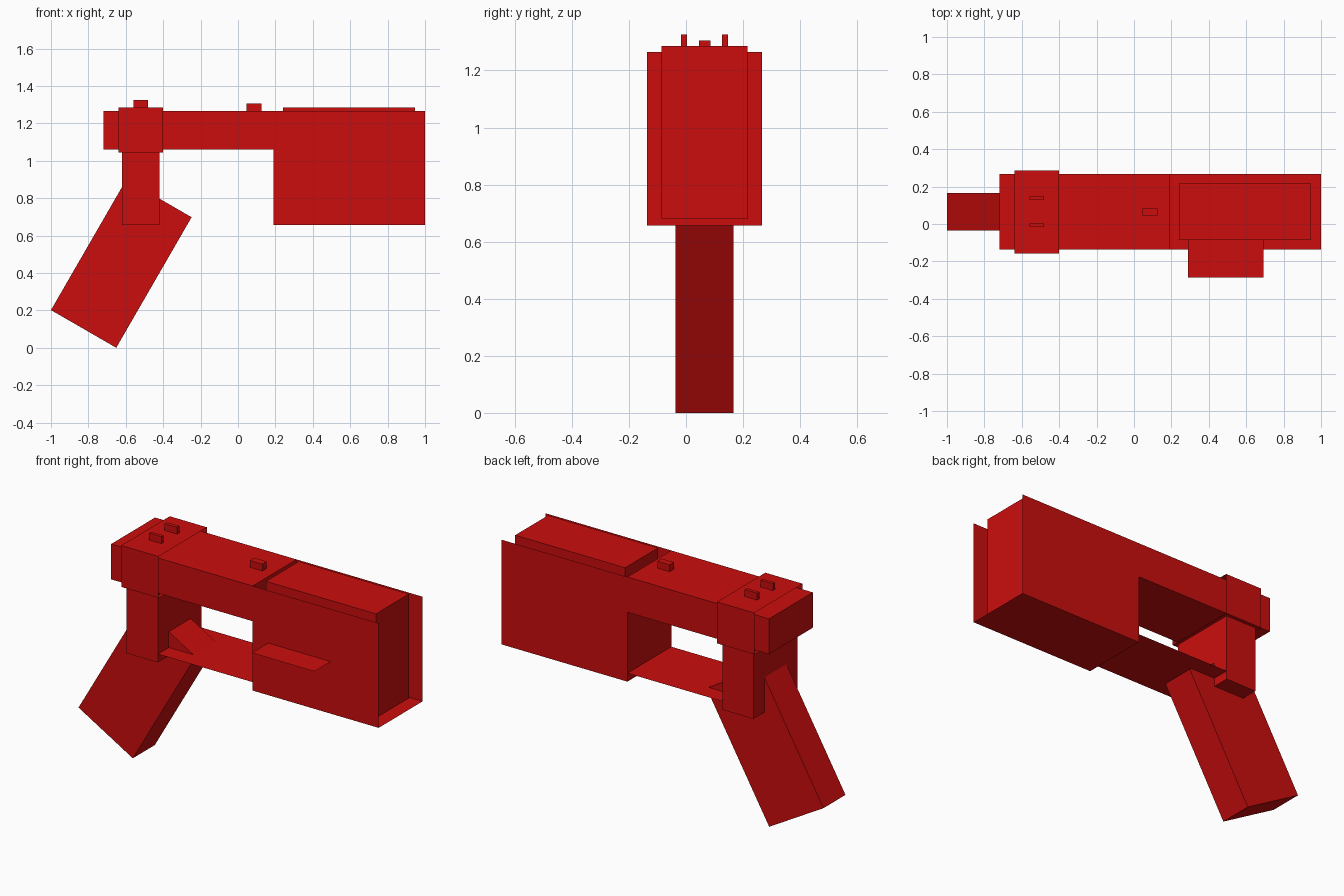
import bpy
import bmesh
from math import radians
from mathutils import Matrix, Vector

cube = bpy.data.objects.get("Cube")
if cube:
    bpy.data.objects.remove(cube, do_unlink=True)

red = bpy.data.materials.new("red")
red.use_nodes = True
COLOUR = (0.6, 0.004, 0.004, 1)
red.diffuse_color = COLOUR
red.node_tree.nodes["Principled BSDF"].inputs["Base Color"].default_value = COLOUR

MID = 0.065            # y of the centre plane
HALF = 0.2015          # half width of the frame


def finish(name, bm):
    mesh = bpy.data.meshes.new(name)
    bm.to_mesh(mesh)
    bm.free()
    mesh.materials.append(red)
    obj = bpy.data.objects.new(name, mesh)
    bpy.context.collection.objects.link(obj)


def box(name, x, y, z, tilt=0, open_ends=False):
    """Box between (low, high) pairs; tilt turns it about y."""
    bm = bmesh.new()
    bmesh.ops.create_cube(bm, size=1)
    if open_ends:
        bm.normal_update()
        ends = [f for f in bm.faces if abs(f.normal.x) > 0.5]
        bmesh.ops.delete(bm, geom=ends, context='FACES')
    size = Vector([b - a for a, b in (x, y, z)])
    centre = Vector([(a + b) / 2 for a, b in (x, y, z)])
    bm.transform(Matrix.Translation(centre)
                 @ Matrix.Rotation(radians(tilt), 4, 'Y')
                 @ Matrix.Diagonal(size).to_4x4())
    finish(name, bm)


def sheet(name, x, y, z):
    """Single horizontal face."""
    bm = bmesh.new()
    bm.faces.new([bm.verts.new((px, py, z)) for px, py in
                  ((x[0], y[0]), (x[1], y[0]), (x[1], y[1]), (x[0], y[1]))])
    finish(name, bm)


def across(half):
    return (MID - half, MID + half)


# Frame: barrel and deep housing in one profile, housing open on top and at its end
profile = [(-0.72, 1.06), (0.19, 1.06), (0.19, 0.657), (1, 0.657),
           (1, 1.265), (0.19, 1.265), (-0.72, 1.265)]
bm = bmesh.new()
front, back = ([bm.verts.new((x, y, z)) for x, z in profile] for y in across(HALF))
bm.faces.new(front)
bm.faces.new(back[::-1])
for i in range(len(profile)):
    j = (i + 1) % len(profile)
    if i not in (3, 4):
        bm.faces.new((front[j], front[i], back[i], back[j]))
bmesh.ops.recalc_face_normals(bm, faces=bm.faces)
bm.faces.new((front[1], back[1], back[5], front[5]))   # wall closing the barrel
finish("frame", bm)

# Block inside the housing
box("housing_core", (0.24, 0.947), across(0.151), (0.68, 1.286))

# Thin side shelf and thin guard below the barrel
sheet("side_shelf", (0.29, 0.692), (-0.287, -0.086), 0.96)
sheet("trigger_guard", (-0.42, 0.19), across(HALF), 0.706)

# Sleeve, stem and slanted grip
box("sleeve", (-0.64, -0.40), across(0.222), (1.045, 1.286), open_ends=True)
box("stem", (-0.62, -0.42), across(HALF), (0.657, 1.06))
box("grip", (-0.8255, -0.4225), across(0.101), (0.047, 0.853), tilt=30)

# Sights
box("front_sight", (0.045, 0.125), across(0.02), (1.265, 1.305))
for side, name in ((-1, "rear_sight_front"), (1, "rear_sight_back")):
    y = MID + side * 0.072
    box(name, (-0.56, -0.48), (y - 0.01, y + 0.01), (1.286, 1.326))
